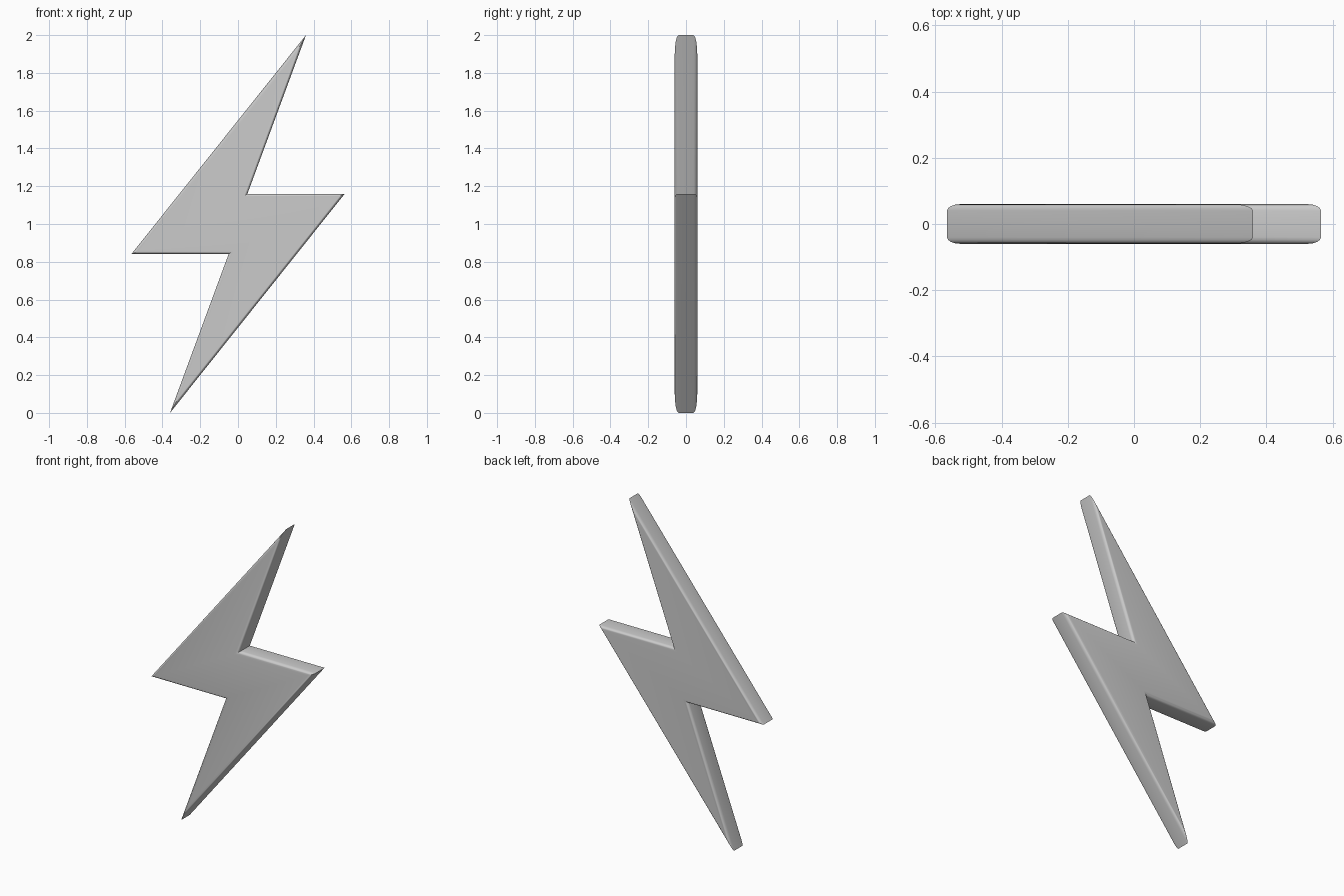
import bpy
import bmesh
import math

cube = bpy.data.objects.get("Cube")
if cube:
    bpy.data.objects.remove(cube, do_unlink=True)

HALF_DEPTH = 0.06
ROUNDING = 0.02

# Half of the zigzag outline; the other half is its half-turn about the centre
half = [(0.36, 1.0), (-0.565, -0.16), (-0.05, -0.16)]
outline = half + [(-x, -z) for x, z in half]

# Flat plate extruded through its depth
bm = bmesh.new()
front = bm.faces.new([bm.verts.new((x, -HALF_DEPTH, z + 1)) for x, z in outline])
extruded = bmesh.ops.extrude_face_region(bm, geom=[front], use_keep_orig=True)
back_verts = [v for v in extruded["geom"] if isinstance(v, bmesh.types.BMVert)]
bmesh.ops.translate(bm, verts=back_verts, vec=(0, 2 * HALF_DEPTH, 0))
bmesh.ops.recalc_face_normals(bm, faces=bm.faces)

# Round only the front and back rims, leaving the points sharp
rims = [e for e in bm.edges if abs(e.verts[0].co.y - e.verts[1].co.y) < 0.001]
bmesh.ops.bevel(bm, geom=rims, offset=ROUNDING, offset_type="OFFSET",
                segments=4, profile=0.5, affect="EDGES", clamp_overlap=False)
bmesh.ops.recalc_face_normals(bm, faces=bm.faces)

mesh = bpy.data.meshes.new("lightning_bolt")
bm.to_mesh(mesh)
bm.free()
bolt = bpy.data.objects.new("lightning_bolt", mesh)
bpy.context.collection.objects.link(bolt)

# Plain grey surface
grey = bpy.data.materials.new("light_grey")
grey.use_nodes = True
colour = (0.6, 0.6, 0.6, 1)
grey.diffuse_color = colour
grey.node_tree.nodes["Principled BSDF"].inputs["Base Color"].default_value = colour
mesh.materials.append(grey)

# Smooth rims with crisp corners
bpy.ops.object.select_all(action="DESELECT")
bolt.select_set(True)
bpy.context.view_layer.objects.active = bolt
bpy.ops.object.shade_smooth_by_angle(angle=math.radians(30))
